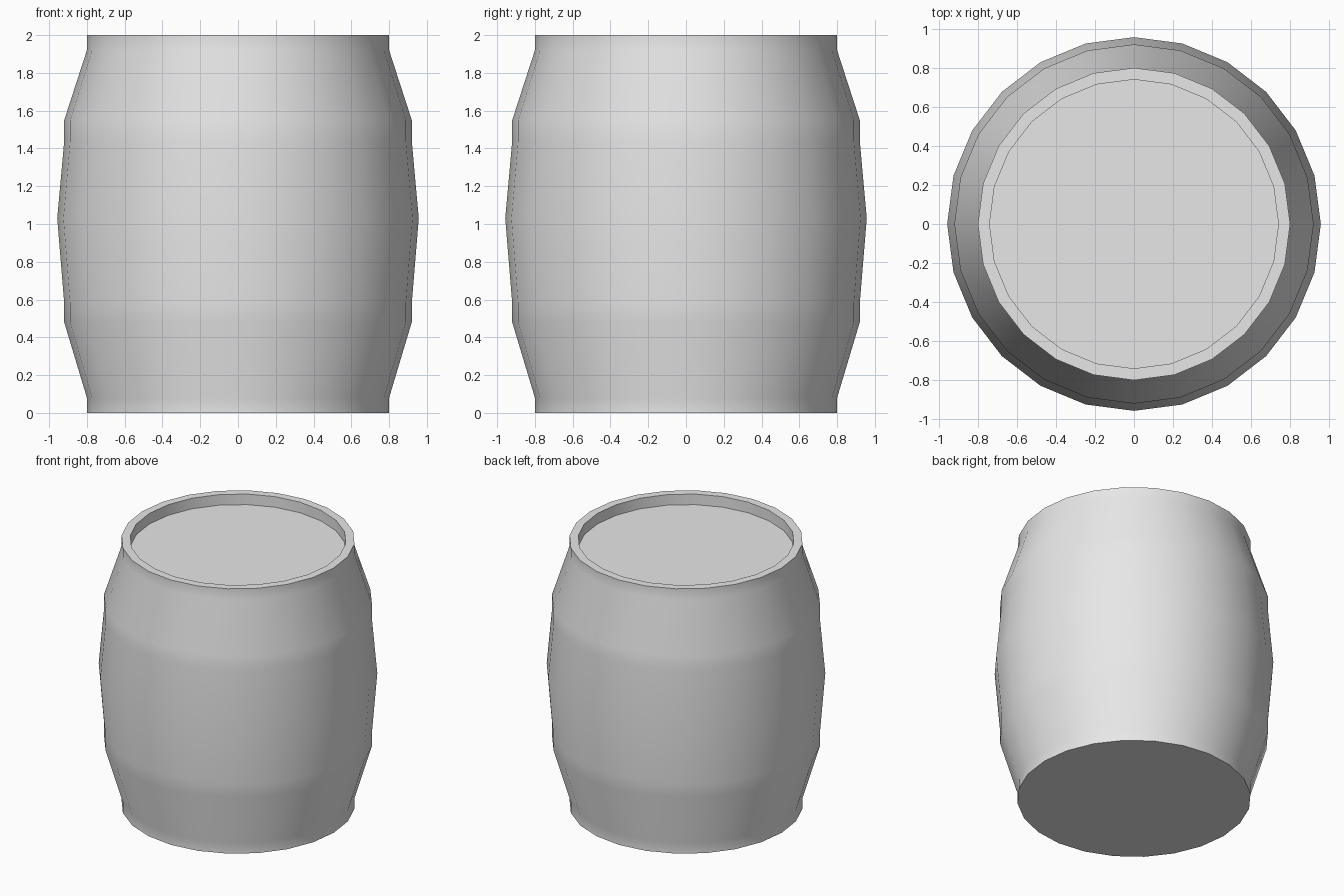
import bpy
import math
from mathutils import Matrix
import bmesh

SIDES = 24
LID_Z = 1.92
INNER_R = 0.74

cube = bpy.data.objects.get("Cube")
if cube:
    bpy.data.objects.remove(cube, do_unlink=True)

grey = bpy.data.materials.new("light_grey")
grey.use_nodes = True
grey.diffuse_color = (0.8, 0.8, 0.8, 1)
grey.node_tree.nodes["Principled BSDF"].inputs["Base Color"].default_value = grey.diffuse_color


def add_object(name, bm):
    mesh = bpy.data.meshes.new(name)
    bm.to_mesh(mesh)
    bm.free()
    mesh.materials.append(grey)
    obj = bpy.data.objects.new(name, mesh)
    bpy.context.collection.objects.link(obj)
    return obj


def lathe(name, profile):
    """Revolve (radius, height) points, listed upward on the outside."""
    bm = bmesh.new()
    rings = []
    for r, z in profile:
        angles = [math.tau * i / SIDES for i in range(SIDES)]
        rings.append([bm.verts.new((r * math.cos(a), r * math.sin(a), z)) for a in angles])
    for low, high in zip(rings, rings[1:]):
        for i in range(SIDES):
            j = (i + 1) % SIDES
            bm.faces.new((low[i], low[j], high[j], high[i]))
    return add_object(name, bm)


def disc(name, radius, z, facing_up):
    bm = bmesh.new()
    ring = [bm.verts.new((radius * math.cos(math.tau * i / SIDES),
                          radius * math.sin(math.tau * i / SIDES), z)) for i in range(SIDES)]
    bm.faces.new(ring if facing_up else ring[::-1])
    return add_object(name, bm)


# Bulging wall with two bands, flat rim and the inside of the recess
wall = lathe("barrel_wall", [
    (0.8, 0), (0.8, 0.08), (0.92, 0.48), (0.92, 0.58), (0.957, 1.03),
    (0.92, 1.44), (0.92, 1.55), (0.8, 1.92), (0.8, 2),
    (INNER_R, 2), (INNER_R, LID_Z)])

# Sunken lid and flat base
disc("barrel_lid", INNER_R, LID_Z, True)
disc("barrel_base", 0.8, 0, False)

# Smooth wall with crisp rim edges
bpy.ops.object.select_all(action="DESELECT")
wall.select_set(True)
bpy.context.view_layer.objects.active = wall
bpy.ops.object.shade_smooth_by_angle(angle=math.radians(35))
